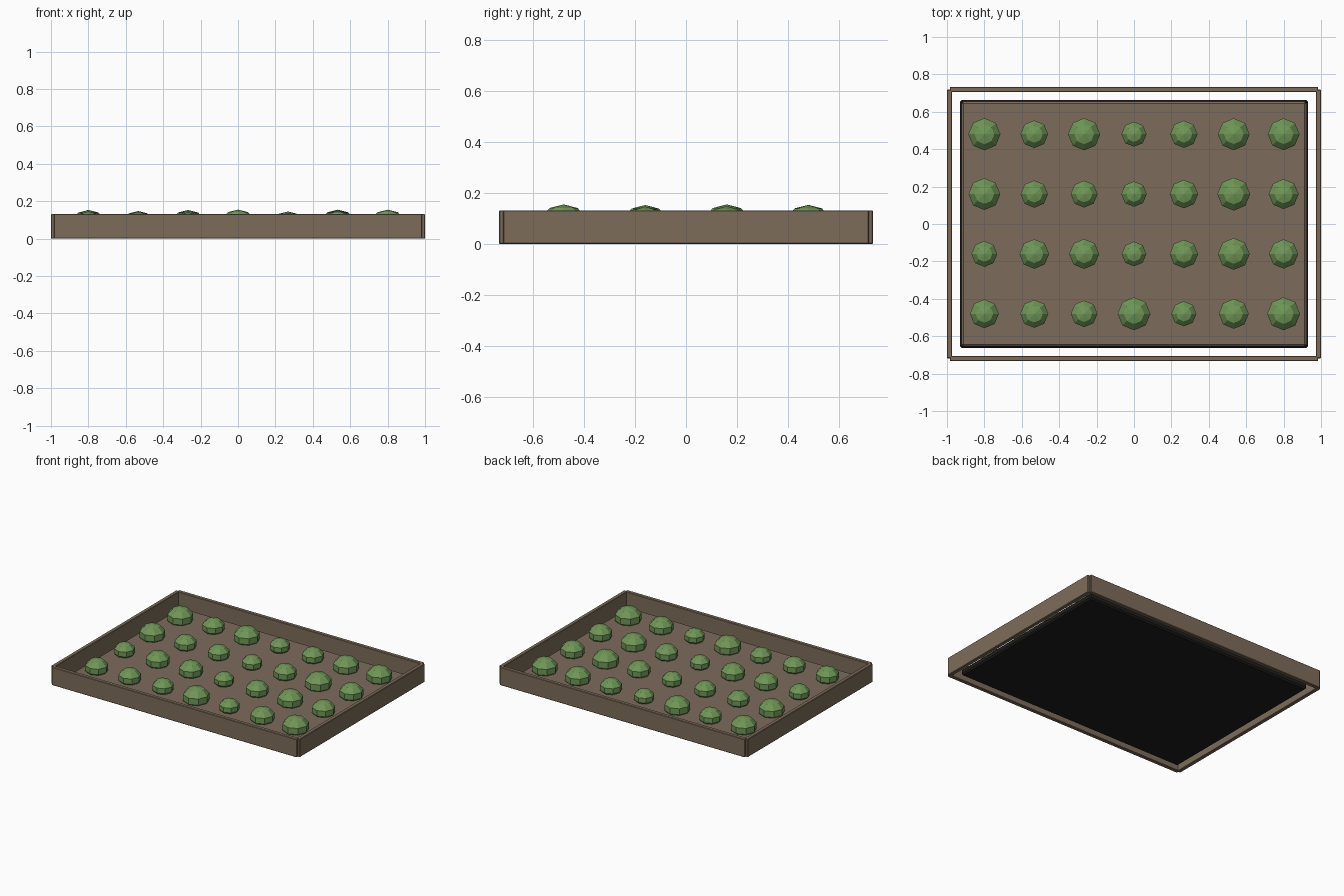
import bpy
from mathutils import Matrix

if "Cube" in bpy.data.objects:
    bpy.data.objects.remove(bpy.data.objects["Cube"])


def material(name, rgb):
    m = bpy.data.materials.new(name)
    m.diffuse_color = (*rgb, 1)
    m.use_nodes = True
    m.node_tree.nodes["Principled BSDF"].inputs["Base Color"].default_value = m.diffuse_color
    return m


WOOD = material("wood_brown", (0.205, 0.152, 0.101))
SOIL = material("soil_brown", (0.205, 0.147, 0.108))
BLACK = material("liner_black", (0.014, 0.013, 0.012))
LEAF = material("leaf_green", (0.16, 0.31, 0.095))


def box(name, lo, hi, mat, bevel):
    """Box between two corners with a small chamfer."""
    size = [h - l for l, h in zip(lo, hi)]
    mid = [(h + l) / 2 for l, h in zip(lo, hi)]
    bpy.ops.mesh.primitive_cube_add(size=1, location=mid)
    ob = bpy.context.object
    ob.name = name
    ob.data.transform(Matrix.Diagonal((*size, 1)))
    ob.data.materials.append(mat)
    b = ob.modifiers.new("bevel", "BEVEL")
    b.width, b.segments = bevel, 1
    return ob


# Four boards of the frame
H = 0.132
for name, s in (("front_board", -1), ("back_board", 1)):
    y0, y1 = sorted((s * 0.705, s * 0.733))
    box(name, (-0.985, y0, 0), (0.985, y1, H), WOOD, 0.003)
for name, s in (("left_board", -1), ("right_board", 1)):
    x0, x1 = sorted((s * 0.972, s * 1.0))
    box(name, (x0, -0.718, 0), (x1, 0.718, H), WOOD, 0.003)

# Dark liner tray with the soil bed on top
box("liner_tray", (-0.93, -0.663, 0.0), (0.93, 0.663, 0.045), BLACK, 0.01)
box("soil_bed", (-0.922, -0.655, 0.012), (0.922, 0.655, 0.053), SOIL, 0.01)

# Seven by four plants; visible radius of each, back row first
ROWS = [
    (0.086, 0.074, 0.086, 0.067, 0.073, 0.085, 0.085),
    (0.085, 0.073, 0.072, 0.068, 0.076, 0.088, 0.080),
    (0.069, 0.079, 0.080, 0.066, 0.076, 0.085, 0.078),
    (0.077, 0.075, 0.071, 0.088, 0.067, 0.080, 0.088),
]
for j, row in enumerate(ROWS):
    for i, r in enumerate(row):
        bpy.ops.mesh.primitive_uv_sphere_add(
            segments=8, ring_count=5, radius=r / 0.951,
            location=(-0.8 + i * 1.6 / 6, 0.48 - j * 0.32, 0.083))
        ob = bpy.context.object
        ob.name = f"plant_{j + 1}_{i + 1}"
        ob.data.transform(Matrix.Diagonal((1, 1, 0.78, 1)))
        ob.data.materials.append(LEAF)
